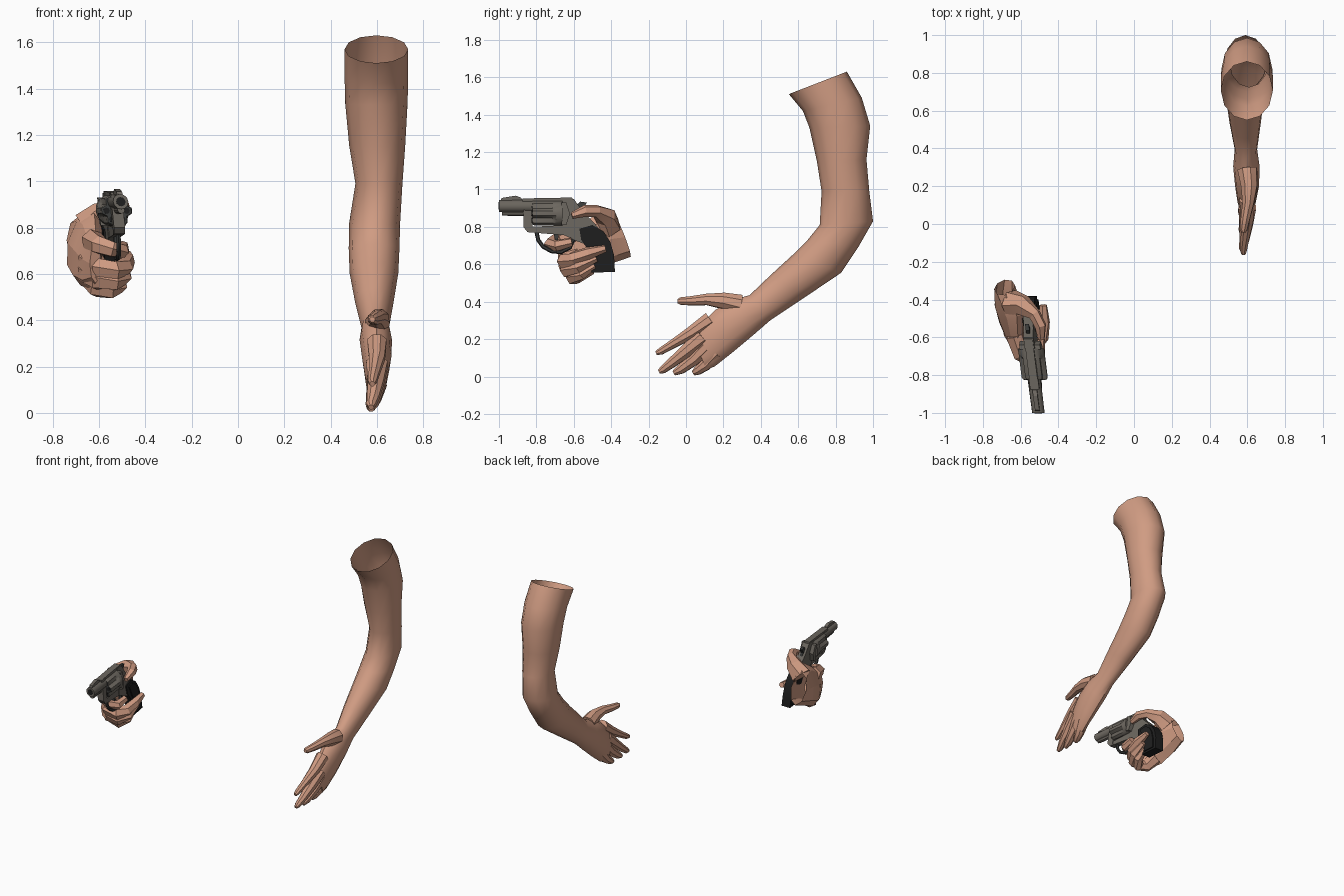
import bpy, bmesh, math
from mathutils import Vector as V


def material(name, rgb):
    m = bpy.data.materials.new(name)
    m.diffuse_color = (*rgb, 1)
    return m


SKIN = material("skin", (0.63, 0.33, 0.225))
STEEL = material("gun steel", (0.15, 0.135, 0.115))
DARK = material("dark steel", (0.045, 0.047, 0.045))
BLACK = material("black grip", (0.013, 0.013, 0.013))


def gun_lean(p):
    # the gun is slightly turned and tilted
    return V((p[0] - 0.505 - 0.125 * (p[1] + 1) - 0.1 * (p[2] - 0.9), p[1], p[2]))


def finish(name, bm, mat, angle):
    bmesh.ops.recalc_face_normals(bm, faces=bm.faces)
    me = bpy.data.meshes.new(name)
    bm.to_mesh(me)
    bm.free()
    me.materials.append(mat)
    ob = bpy.data.objects.new(name, me)
    bpy.context.collection.objects.link(ob)
    bpy.ops.object.select_all(action='DESELECT')
    ob.select_set(True)
    bpy.context.view_layer.objects.active = ob
    bpy.ops.object.shade_smooth_by_angle(angle=math.radians(angle))
    return ob


def loft(name, rings, mat, start=True, end=True, angle=35):
    bm = bmesh.new()
    rows = [[bm.verts.new(p) for p in r] for r in rings]
    n = len(rows[0])
    for a, b in zip(rows, rows[1:]):
        for i in range(n):
            j = (i + 1) % n
            bm.faces.new((a[i], a[j], b[j], b[i]))
    if start:
        bm.faces.new(rows[0])
    if end:
        bm.faces.new(rows[-1])
    return finish(name, bm, mat, angle)


def ring(c, u, v, n):
    c, u, v = V(c), V(u), V(v)
    return [c + u * math.cos(2 * math.pi * i / n) + v * math.sin(2 * math.pi * i / n) for i in range(n)]


def tube(name, path, radii, mat=SKIN, n=6, angle=35, ref=(0.3, 0.1, 1)):
    pts = [V(p) for p in path]
    rings = []
    for i, p in enumerate(pts):
        t = (pts[min(i + 1, len(pts) - 1)] - pts[max(i - 1, 0)]).normalized()
        u = t.cross(V(ref)).normalized()
        rings.append(ring(p, u * radii[i], t.cross(u) * radii[i], n))
    return loft(name, rings, mat, angle=angle)


def plate(name, profile, half, mat):
    # side profile in (y, z), thickened across x
    return loft(name, [[gun_lean((x, y, z)) for y, z in profile] for x in (-half, half)], mat, angle=30)


def barrel_part(name, stations, z, mat, n=12):
    # round part along y, stations are (y, radius)
    return loft(name, [[gun_lean(p) for p in ring((0, y, z), (r, 0, 0), (0, 0, r), n)]
                       for y, r in stations], mat)


# ---- free arm: front edge (y, z), back edge (y, z), x range
ARM = [
    (0.55, 1.51, 0.86, 1.63, 0.46, 0.735),
    (0.625, 1.42, 0.94, 1.49, 0.46, 0.735),
    (0.66, 1.33, 0.985, 1.34, 0.463, 0.732),
    (0.70, 1.15, 0.965, 1.16, 0.48, 0.722),
    (0.725, 0.99, 0.98, 0.99, 0.507, 0.71),
    (0.715, 0.81, 1.0, 0.83, 0.48, 0.70),
    (0.65, 0.73, 0.92, 0.69, 0.478, 0.697),
    (0.57, 0.65, 0.83, 0.555, 0.482, 0.692),
    (0.45, 0.54, 0.63, 0.42, 0.505, 0.672),
    (0.34, 0.435, 0.45, 0.30, 0.533, 0.652),
    (0.25, 0.41, 0.36, 0.222, 0.525, 0.665),
    (0.155, 0.355, 0.25, 0.13, 0.535, 0.662),
    (0.075, 0.275, 0.155, 0.055, 0.548, 0.645),
    (0.04, 0.20, 0.11, 0.035, 0.56, 0.63),
]
rings = []
for fy, fz, by, bz, x0, x1 in ARM:
    rings.append(ring(((x0 + x1) / 2, (fy + by) / 2, (fz + bz) / 2),
                      (0, (by - fy) / 2, (bz - fz) / 2), ((x1 - x0) / 2, 0, 0), 12))
loft("free_arm", rings, SKIN, start=False, angle=40)

# fingers and thumb of the free hand
tube("free_index_finger", [(.60, .13, .305), (.60, .03, .235), (.59, -.06, .18), (.58, -.135, .135), (.58, -.16, .125)],
     [.045, .036, .026, .02, .012], n=8)
tube("free_middle_finger", [(.60, .09, .21), (.595, .0, .135), (.585, -.08, .07), (.575, -.125, .035), (.575, -.145, .025)],
     [.05, .038, .028, .021, .012], n=8)
tube("free_ring_finger", [(.60, .11, .16), (.59, .04, .09), (.58, -.03, .037), (.575, -.065, .018)],
     [.045, .036, .027, .014], n=8)
tube("free_little_finger", [(.60, .16, .13), (.585, .10, .06), (.575, .06, .03), (.57, .04, .018)],
     [.045, .034, .025, .014], n=8)
tube("free_thumb", [(.60, .29, .385), (.61, .20, .405), (.605, .11, .412), (.59, .03, .405), (.58, -.03, .403), (.58, -.045, .403)],
     [.055, .046, .032, .026, .021, .012], n=8)

# ---- gripping hand, open at the wrist
PALM = [
    ((-.685, -.335, .745), (0, -.04, .105), (.055, .01, 0)),
    ((-.67, -.42, .735), (.03, -.01, .135), (.066, .02, 0)),
    ((-.65, -.50, .705), (.03, .01, .155), (.06, .02, 0)),
    ((-.63, -.59, .665), (.015, 0, .13), (.045, .02, 0)),
    ((-.615, -.67, .645), (0, 0, .085), (.025, .015, 0)),
]
loft("gripping_palm", [ring(c, u, v, 8) for c, u, v in PALM], SKIN, start=False, angle=15)
tube("gripping_index_finger", [(-.63, -.59, .745), (-.60, -.69, .725), (-.54, -.725, .705), (-.50, -.69, .70), (-.495, -.61, .72)],
     [.05, .042, .036, .032, .024], angle=15)
tube("gripping_middle_finger", [(-.64, -.56, .66), (-.60, -.645, .62), (-.53, -.65, .615), (-.49, -.60, .63), (-.478, -.52, .66), (-.48, -.43, .685)],
     [.06, .05, .044, .04, .034, .02], angle=15)
tube("gripping_ring_finger", [(-.65, -.55, .61), (-.60, -.63, .575), (-.535, -.635, .57), (-.495, -.58, .59), (-.49, -.48, .635)],
     [.055, .05, .044, .038, .022], angle=15)
tube("gripping_little_finger", [(-.64, -.52, .59), (-.605, -.59, .54), (-.55, -.605, .53), (-.51, -.56, .55), (-.51, -.49, .595)],
     [.05, .045, .04, .034, .02], angle=15)
tube("gripping_thumb", [(-.65, -.42, .80), (-.59, -.43, .855), (-.525, -.48, .885), (-.495, -.54, .885), (-.49, -.61, .86)],
     [.075, .058, .034, .032, .018], angle=15)

# ---- revolver: barrel, rod shroud, sights
barrel_part("barrel", [(-1, .033), (-.80, .035)], .912, STEEL)
barrel_part("muzzle_bore", [(-1.002, .02), (-.99, .02)], .912, BLACK)
barrel_part("ejector_rod", [(-.985, .016), (-.83, .018)], .876, STEEL, 8)
plate("front_sight", [(-.995, .93), (-.985, .955), (-.91, .967), (-.88, .955), (-.87, .93)], .012, STEEL)

# frame around the cylinder
plate("top_strap", [(-.875, .925), (-.875, .952), (-.61, .957), (-.595, .93), (-.595, .915), (-.65, .92)], .022, STEEL)
plate("frame_front", [(-.87, .95), (-.82, .95), (-.82, .77), (-.85, .775), (-.87, .80)], .024, STEEL)
plate("frame_bottom", [(-.85, .80), (-.62, .81), (-.60, .75), (-.70, .76), (-.85, .772)], .022, STEEL)
plate("frame_rear", [(-.66, .95), (-.60, .95), (-.55, .88), (-.49, .82), (-.44, .76),
                     (-.52, .70), (-.60, .73), (-.66, .76)], .026, STEEL)
plate("rear_shield", [(-.665, .93), (-.64, .93), (-.62, .87), (-.64, .81), (-.665, .81)], .055, STEEL)
plate("hammer", [(-.60, .90), (-.565, .935), (-.53, .93), (-.55, .90), (-.54, .86), (-.59, .86)], .01, DARK)


# fluted cylinder with dark front and chamber holes
def drum(y, r, flute):
    pts = []
    for i in range(36):
        a = math.pi * i / 18
        q = r - (flute if i % 6 in (2, 3, 4) else 0) * (1.3 if i % 6 == 3 else 0.8)
        pts.append(gun_lean((q * math.cos(a), y, .873 + q * math.sin(a))))
    return pts


drum_ob = loft("cylinder", [drum(-.822, .064, .013), drum(-.81, .069, .013), drum(-.715, .069, .013),
                            drum(-.695, .069, 0), drum(-.66, .069, 0)], STEEL, angle=30)
drum_ob.data.materials.append(DARK)
for f in drum_ob.data.polygons:
    if f.normal.y < -0.9:
        f.material_index = 1
for k in range(6):
    a = math.pi / 3 * k
    cx, cz = .043 * math.cos(a), .873 + .043 * math.sin(a)
    loft("chamber_hole", [[gun_lean(p) for p in ring((cx, y, cz), (.014, 0, 0), (0, 0, .014), 8)]
                          for y in (-.825, -.818)], BLACK)

# trigger guard and trigger
guard = [(-.80, .775), (-.79, .73), (-.765, .695), (-.72, .67), (-.67, .665), (-.62, .69), (-.60, .74)]
tube("trigger_guard", [gun_lean((0, y, z)) for y, z in guard], [.011] * 7, DARK, ref=(1, 0, 0))
plate("trigger", [(-.71, .77), (-.68, .77), (-.685, .72), (-.71, .69), (-.70, .73)], .008, DARK)

# curved grip with ridged back
plate("grip", [(-.57, .79), (-.50, .81), (-.44, .775), (-.405, .72), (-.385, .65), (-.38, .56),
               (-.505, .555), (-.50, .62), (-.525, .68), (-.56, .73)], .034, BLACK)
plate("grip_panel", [(-.54, .775), (-.49, .785), (-.45, .755), (-.425, .71), (-.405, .64), (-.40, .575),
                     (-.485, .57), (-.48, .63), (-.51, .70)], .042, BLACK)
